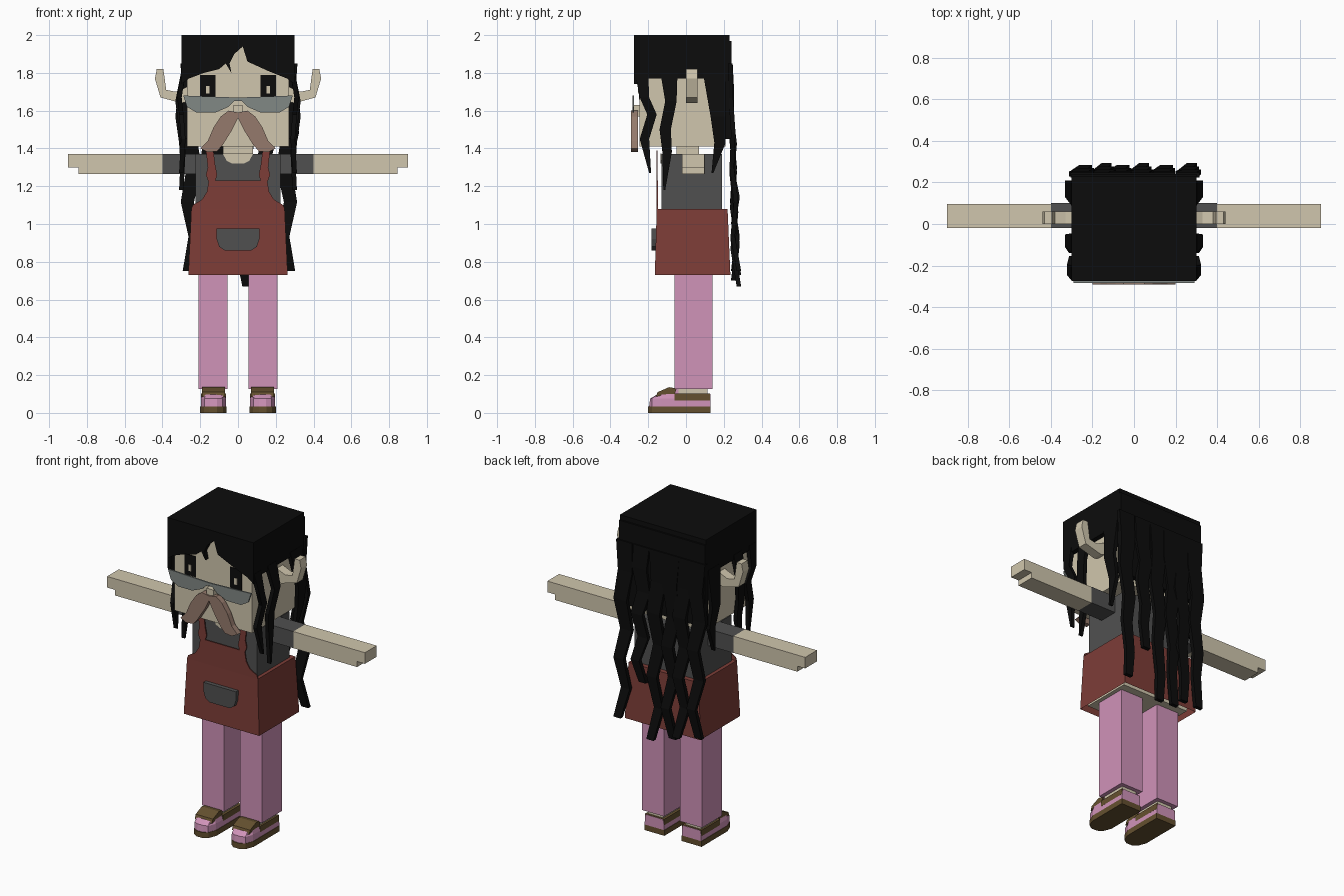
import bpy
import bmesh
from mathutils import Vector

default_cube = bpy.data.objects.get("Cube")
if default_cube:
    bpy.data.objects.remove(default_cube, do_unlink=True)


def make_material(name, hex_colour):
    """Flat material from an sRGB hex string, stored as linear values."""
    channels = [int(hex_colour[i:i + 2], 16) / 255 for i in (0, 2, 4)]
    linear = [c / 12.92 if c < .04 else ((c + .055) / 1.055) ** 2.4 for c in channels]
    colour = (*linear, 1)
    material = bpy.data.materials.new(name)
    material.use_nodes = True
    material.diffuse_color = colour
    shader = material.node_tree.nodes["Principled BSDF"]
    shader.inputs["Base Color"].default_value = colour
    shader.inputs["Roughness"].default_value = 1
    return material


skin = make_material("skin", "d0c6ad")
hair = make_material("black hair", "0c0c0c")
shirt = make_material("dark grey cloth", "505050")
apron = make_material("red apron", "7d3d37")
pink = make_material("pink cloth", "d093b9")
brown = make_material("brown leather", "64502f")
whisker = make_material("moustache brown", "957a6c")
lens = make_material("grey glass", "818885")


def finish(name, bm, material, mirror=False):
    """Turn a bmesh into an object, optionally mirrored across x = 0."""
    bmesh.ops.recalc_face_normals(bm, faces=bm.faces)
    mesh = bpy.data.meshes.new(name)
    bm.to_mesh(mesh)
    bm.free()
    mesh.materials.append(material)
    obj = bpy.data.objects.new(name, mesh)
    bpy.context.collection.objects.link(obj)
    if mirror:
        modifier = obj.modifiers.new("Mirror", 'MIRROR')
        modifier.use_mirror_merge = False
    return obj


def loft(name, rings, material, mirror=False, open_start=False):
    """Skin a series of rings with the same number of points."""
    bm = bmesh.new()
    loops = [[bm.verts.new(point) for point in ring] for ring in rings]
    count = len(loops[0])
    for lower, upper in zip(loops, loops[1:]):
        for i in range(count):
            j = (i + 1) % count
            bm.faces.new((lower[i], lower[j], upper[j], upper[i]))
    if not open_start:
        bm.faces.new(loops[0])
    bm.faces.new(loops[-1])
    return finish(name, bm, material, mirror)


def prism(name, material, axis, low, high, outline, mirror=False):
    """Extrude an outline along the named axis from low to high."""
    index = "xyz".index(axis)

    def place(depth):
        ring = []
        for point in outline:
            coords = list(point)
            coords.insert(index, depth)
            ring.append(Vector(coords))
        return ring
    return loft(name, [place(low), place(high)], material, mirror)


def rectangle(left, right, bottom, top):
    return [(left, bottom), (right, bottom), (right, top), (left, top)]


def box(name, material, xs, ys, zs, mirror=False):
    return prism(name, material, 'z', *zs, rectangle(*xs, *ys), mirror)


def strand(name, side, path, mirror=False, thick=.012):
    """Flat tapering lock; path holds (across, out, height, width)."""
    rings = []
    for across, out, height, width in path:
        ring = rectangle(across - width / 2, across + width / 2, out - thick, out + thick)
        rings.append([(b, a, height) if side else (a, b, height) for a, b in ring])
    return loft(name, rings, hair, mirror)


def symmetric(half):
    """Complete an outline given on the +x side only."""
    return half + [(-x, z) for x, z in reversed(half)]


# Head, neck and face
box("head", skin, (-.27, .27), (-.245, .21), (1.41, 1.96))
box("neck", skin, (-.08, .08), (-.05, .07), (1.34, 1.42))
prism("ear", skin, 'y', .0, .06,
      [(.26, 1.65), (.3, 1.64), (.41, 1.67), (.44, 1.77), (.43, 1.82),
       (.395, 1.82), (.38, 1.71), (.33, 1.7), (.26, 1.73)], True)
box("eye", hair, (.12, .2), (-.249, -.24), (1.66, 1.79), True)
box("eye_glint", skin, (.15, .17), (-.253, -.245), (1.69, 1.73), True)
box("nose", skin, (-.025, .025), (-.28, -.24), (1.57, 1.63))
prism("glasses", lens, 'y', -.284, -.275,
      symmetric([(.02, 1.65), (.05, 1.62), (.12, 1.59), (.22, 1.59),
                 (.27, 1.62), (.29, 1.68), (.02, 1.67)]))
prism("moustache", whisker, 'y', -.29, -.255,
      [(.0, 1.56), (.03, 1.5), (.08, 1.42), (.11, 1.385), (.16, 1.38),
       (.2, 1.4), (.16, 1.44), (.13, 1.51), (.09, 1.57), (.05, 1.6), (.0, 1.59)], True)

# Hair cap made of slabs with a jagged fringe
box("hair_top", hair, (-.3, .3), (-.27, .23), (1.96, 2))
box("hair_side", hair, (.27, .3), (-.27, .23), (1.77, 1.97), True)
box("hair_back", hair, (-.3, .3), (.21, .24), (1.45, 1.97))
prism("fringe", hair, 'y', -.275, -.245,
      [(-.3, 2), (.3, 2), (.3, 1.74), (.26, 1.77), (.16, 1.81), (.05, 1.86),
       (.025, 1.94), (-.02, 1.9), (-.045, 1.85), (-.035, 1.8), (-.065, 1.85),
       (-.1, 1.82), (-.18, 1.8), (-.26, 1.77), (-.3, 1.74)])

# Locks beside the face
strand("front_lock", True,
       [(-.235, .29, 1.8, .07), (-.22, .31, 1.67, .05), (-.18, .3, 1.58, .05),
        (-.22, .29, 1.45, .05), (-.19, .3, 1.27, .01)], True)
strand("middle_lock", True,
       [(-.09, .29, 1.8, .09), (-.08, .32, 1.65, .06), (-.11, .3, 1.5, .06),
        (-.1, .29, 1.38, .05), (-.115, .3, 1.18, .01)], True)
strand("rear_lock", True,
       [(.15, .29, 1.8, .12), (.17, .32, 1.57, .08), (.18, .3, 1.43, .06),
        (.14, .29, 1.27, .01)], True)

# Long wavy locks down the back: (x position, end height)
back_locks = [(-.25, .75), (-.15, .73), (-.07, .7), (.03, .67), (.14, 1), (.26, .75)]
for number, (x, end) in enumerate(back_locks):
    path = []
    steps = 6
    for step in range(steps + 1):
        t = step / steps
        wave = 1 if (step + number) % 2 else -1
        sway = .018 * wave * min(1, 3 * t)
        out = .235 + .03 * t + .015 * wave * t
        path.append((x + sway, out, 1.85 + (end - 1.85) * t, .11 - .06 * t))
    strand(f"back_lock_{number}", False, path)

# Shirt, sleeves and arms
box("shirt", shirt, (-.225, .225), (-.13, .19), (1, 1.37))
prism("neckline", skin, 'y', -.135, -.13,
      symmetric([(.03, 1.32), (.06, 1.335), (.08, 1.372)]))
box("sleeve", shirt, (.22, .4), (-.02, .1), (1.265, 1.37), True)
prism("arm", skin, 'y', -.02, .097,
      [(.4, 1.265), (.845, 1.265), (.845, 1.3), (.9, 1.3), (.9, 1.37), (.4, 1.37)], True)

# Apron skirt, bib, straps and pocket
skirt_rings = []
for half, front, back, height in [(.263, -.165, .235, .73), (.247, -.155, .22, 1.08)]:
    skirt_rings.append([(x, y, height) for x, y in rectangle(-half, half, front, back)])
loft("apron_skirt", skirt_rings, apron, open_start=True)
box("hips", skin, (-.235, .235), (-.13, .19), (.745, 1))
prism("apron_bib", apron, 'y', -.155, -.149,
      symmetric([(.247, 1.08), (.24, 1.1), (.19, 1.13), (.165, 1.17), (.155, 1.23)]))
prism("apron_strap", apron, 'y', -.157, -.15,
      [(.12, 1.23), (.155, 1.22), (.17, 1.26), (.16, 1.3), (.17, 1.39),
       (.13, 1.39), (.12, 1.31), (.11, 1.26)], True)
prism("pocket", shirt, 'y', -.183, -.155,
      symmetric([(.07, .86), (.1, .88), (.113, .92), (.113, .975)]))

# Legs and shoes
box("leg", pink, (.055, .21), (-.06, .14), (.127, .76), True)
box("ankle", skin, (.08, .185), (-.04, .115), (.08, .14), True)
sole_outline = [(.06, .13), (.06, -.13), (.08, -.18), (.11, -.2),
                (.15, -.2), (.18, -.18), (.2, -.13), (.2, .13)]
prism("shoe_sole", brown, 'z', 0, .035, sole_outline, True)


def shoe_ring(height, front, inset):
    """Sole outline pulled in at the toe and sides."""
    return [(.13 + (x - .13) * inset, max(y, front), height) for x, y in sole_outline]


loft("shoe_upper", [shoe_ring(.035, -.195, .96), shoe_ring(.075, -.19, .95),
                    shoe_ring(.1, -.15, .85)], pink, True)
box("shoe_heel_band", brown, (.063, .197), (-.06, .128), (.065, .102), True)
prism("shoe_tongue", pink, 'x', .08, .18,
      [(-.17, .08), (-.14, .11), (-.08, .13), (-.04, .13), (-.02, .08)], True)
prism("shoe_strap", brown, 'x', .07, .19,
      [(-.16, .085), (-.15, .11), (-.09, .136), (-.05, .13), (-.06, .1), (-.1, .1)], True)
